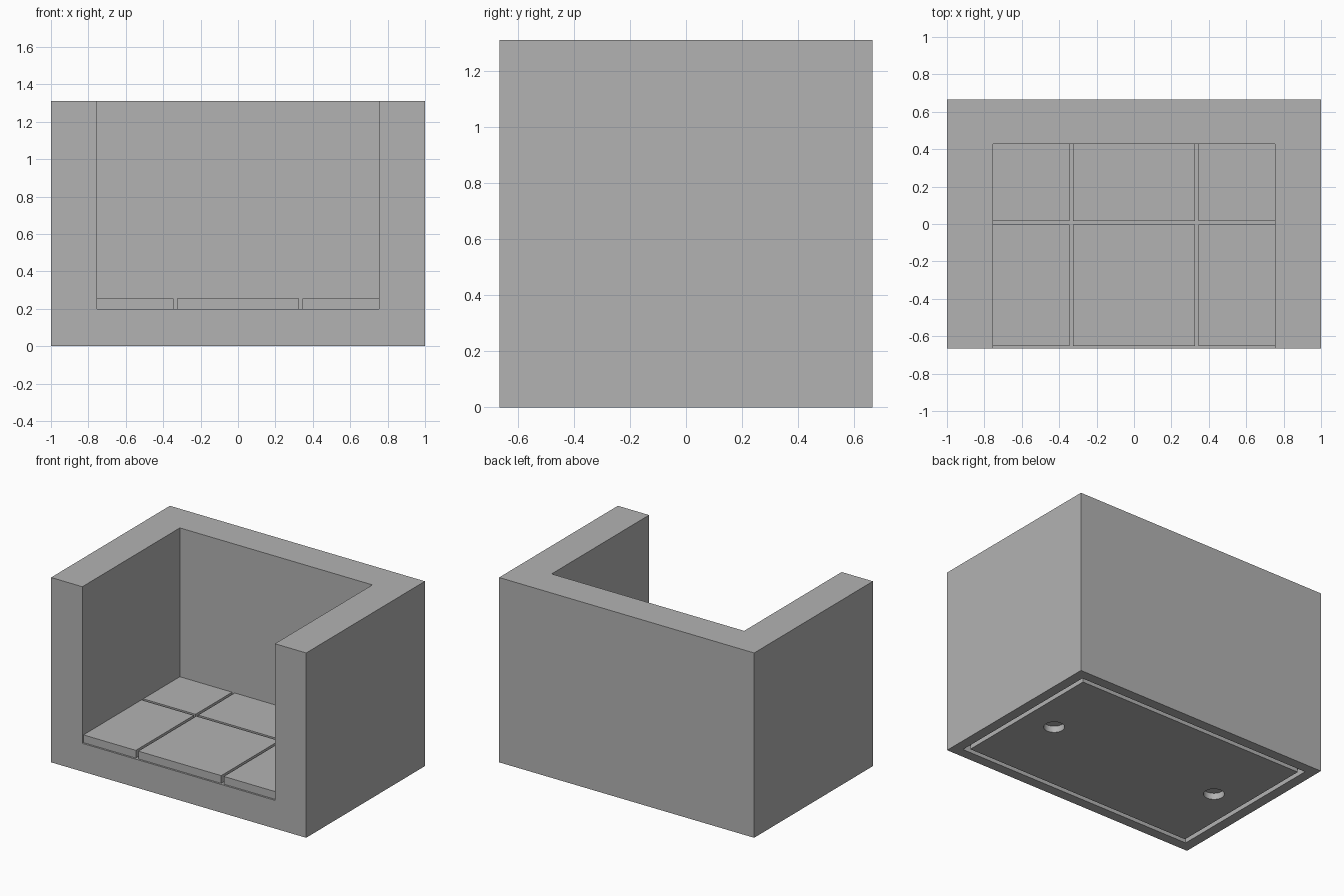
import bpy
import bmesh
from mathutils import Matrix, Vector

cube = bpy.data.objects.get("Cube")
if cube:
    bpy.data.objects.remove(cube, do_unlink=True)

grey = bpy.data.materials.new("plain grey")
grey.use_nodes = True
grey.diffuse_color = (0.45, 0.45, 0.45, 1)
grey.node_tree.nodes["Principled BSDF"].inputs["Base Color"].default_value = grey.diffuse_color

WIDTH, DEPTH, HEIGHT = 2.0, 1.33, 1.31
HALF_W, HALF_D = WIDTH / 2, DEPTH / 2
INNER, BACK, FLOOR = 0.755, 0.427, 0.2   # seat opening
RECESS = 0.05                            # depth of the underside cuts


def make_object(name, bm):
    mesh = bpy.data.meshes.new(name)
    bm.to_mesh(mesh)
    bm.free()
    mesh.materials.append(grey)
    obj = bpy.data.objects.new(name, mesh)
    bpy.context.collection.objects.link(obj)
    return obj


def box(name, low, high):
    low, high = Vector(low), Vector(high)
    bm = bmesh.new()
    place = Matrix.Translation((low + high) / 2) @ Matrix.Diagonal((high - low).to_4d())
    bmesh.ops.create_cube(bm, size=1, matrix=place)
    return make_object(name, bm)


def cylinder(name, centre, radius, height):
    bm = bmesh.new()
    bmesh.ops.create_cone(bm, cap_ends=True, segments=32, radius1=radius, radius2=radius,
                          depth=height, matrix=Matrix.Translation(centre))
    return make_object(name, bm)


def cut(target, cutter):
    mod = target.modifiers.new("cut", "BOOLEAN")
    mod.operation = "DIFFERENCE"
    mod.solver = "EXACT"
    mod.object = cutter
    bpy.context.view_layer.objects.active = target
    bpy.ops.object.modifier_apply(modifier=mod.name)
    bpy.data.objects.remove(cutter, do_unlink=True)


# Walls and base, open at the top and front
body = box("body", (-HALF_W, -HALF_D, 0), (HALF_W, HALF_D, HEIGHT))
cut(body, box("opening_cutter", (-INNER, -1, FLOOR), (INNER, BACK, 2)))

# Underside recess, filled by a plate that leaves a narrow groove around it
x, y = HALF_W - 0.072, HALF_D - 0.072
cut(body, box("recess_cutter", (-x, -y, -1), (x, y, RECESS)))
gap = 0.033
plate = box("base_plate", (gap - x, gap - y, 0), (x - gap, y - gap, RECESS))

# Two round sockets in the plate
for side in (-1, 1):
    cut(plate, cylinder("socket_cutter", (side * 0.666, 0, 0), 0.067, 0.09))
for poly in plate.data.polygons:
    poly.use_smooth = abs(poly.normal.z) < 0.5 and poly.area < 0.01
plate.data.update()

# Seat tiles: three columns by two rows with gaps between
columns = {"right": (-INNER, -0.345), "middle": (-0.325, 0.325), "left": (0.345, INNER)}
rows = {"front": (-0.652, -0.002), "rear": (0.017, BACK)}
for column, (x0, x1) in columns.items():
    for row, (y0, y1) in rows.items():
        box(f"{row}_{column}_tile", (x0, y0, FLOOR), (x1, y1, FLOOR + 0.055))
